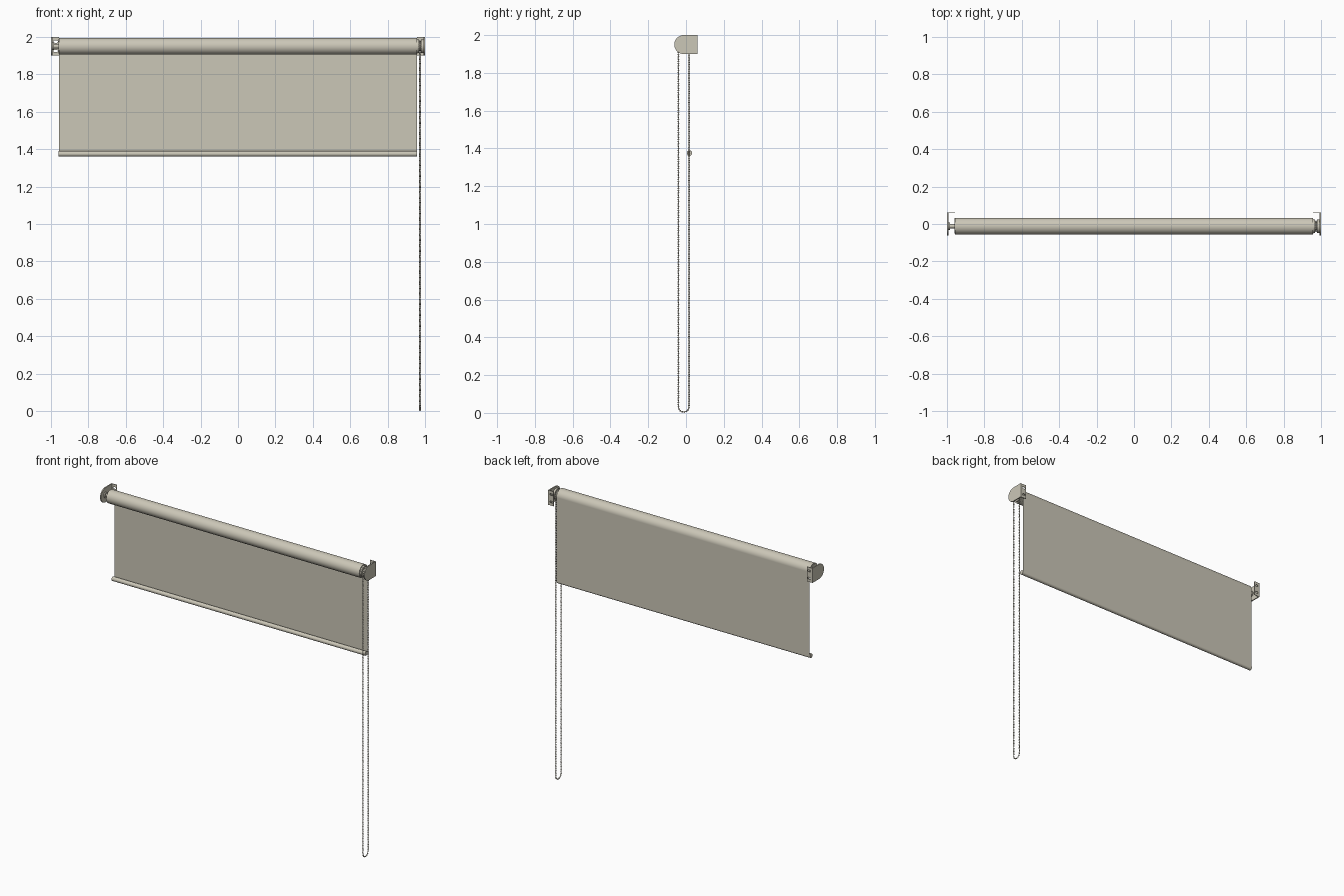
import bpy, bmesh, math
from mathutils import Matrix, Vector

cube = bpy.data.objects.get("Cube")
if cube:
    bpy.data.objects.remove(cube, do_unlink=True)

AXIS_Y, AXIS_Z = -0.012, 1.95      # roller axis
ROLL_R = 0.045
HALF = 0.957                       # half width of the cloth
CHAIN_X, CHAIN_R = 0.973, 0.028

beige = bpy.data.materials.new("warm beige")
beige.use_nodes = True
beige.diffuse_color = (0.60, 0.57, 0.475, 1)
beige.node_tree.nodes["Principled BSDF"].inputs["Base Color"].default_value = beige.diffuse_color


def finish(name, bm, smooth=True):
    mesh = bpy.data.meshes.new(name)
    bm.to_mesh(mesh)
    bm.free()
    mesh.materials.append(beige)
    ob = bpy.data.objects.new(name, mesh)
    bpy.context.collection.objects.link(ob)
    if smooth:
        bpy.ops.object.select_all(action='DESELECT')
        ob.select_set(True)
        bpy.context.view_layer.objects.active = ob
        bpy.ops.object.shade_smooth_by_angle(angle=math.radians(35))
    return ob


def rod(name, x0, x1, r, y=AXIS_Y, z=AXIS_Z, sides=40):
    """Cylinder along x."""
    bm = bmesh.new()
    m = Matrix.Translation(((x0 + x1) / 2, y, z)) @ Matrix.Rotation(math.pi / 2, 4, 'Y')
    bmesh.ops.create_cone(bm, cap_ends=True, segments=sides, radius1=r, radius2=r,
                          depth=abs(x1 - x0), matrix=m)
    return finish(name, bm)


def arc(cx, cy, r, a0, a1, n):
    return [(cx + r * math.cos(math.radians(a0 + (a1 - a0) * i / n)),
             cy + r * math.sin(math.radians(a0 + (a1 - a0) * i / n))) for i in range(n + 1)]


def slot(cx, cy, half, r):
    """Outline of a rounded slot lying along the first axis."""
    return arc(cx + half, cy, r, -90, 90, 8) + arc(cx - half, cy, r, 90, 270, 8)


def plate(name, outlines, thick, matrix):
    """Flat plate: first outline is the edge, the others are holes."""
    cu = bpy.data.curves.new(name, 'CURVE')
    cu.dimensions, cu.fill_mode, cu.extrude = '2D', 'BOTH', thick / 2
    for pts in outlines:
        sp = cu.splines.new('POLY')
        sp.points.add(len(pts) - 1)
        for p, (u, v) in zip(sp.points, pts):
            p.co = (u, v, 0, 1)
        sp.use_cyclic_u = True
    tmp = bpy.data.objects.new(name + "_outline", cu)
    bpy.context.collection.objects.link(tmp)
    dg = bpy.context.evaluated_depsgraph_get()
    mesh = tmp.evaluated_get(dg).to_mesh()
    bm = bmesh.new()
    bm.from_mesh(mesh)
    bpy.data.objects.remove(tmp, do_unlink=True)
    bmesh.ops.remove_doubles(bm, verts=bm.verts, dist=1e-5)
    bmesh.ops.transform(bm, matrix=matrix, verts=bm.verts)
    bmesh.ops.recalc_face_normals(bm, faces=bm.faces)
    return finish(name, bm)


# Rolled cloth, hanging cloth and bottom rail
rod("cloth_roll", -HALF, HALF, ROLL_R, sides=64)
bm = bmesh.new()
cloth_y = AXIS_Y + ROLL_R
bm.faces.new([bm.verts.new((x, cloth_y, z)) for x, z in
              ((-HALF, 1.375), (HALF, 1.375), (HALF, AXIS_Z), (-HALF, AXIS_Z))])
finish("hanging_cloth", bm, smooth=False)
rod("bottom_rail", -HALF - 0.003, HALF, 0.0145, cloth_y - 0.0145, 1.375, 24)

# Brackets: round-fronted side plate and slotted wall flange
side_edge = [(0.062, 2.0), (0.062, 1.9)] + [
    (y, z) for y, z in reversed(arc(AXIS_Y, AXIS_Z, 0.05, 90, 270, 24))]
side_edge = [(0.062, 1.9), (0.062, 2.0)] + arc(AXIS_Y, AXIS_Z, 0.05, 90, 270, 24)
to_side = Matrix(((0, 0, 1, 0), (1, 0, 0, 0), (0, 1, 0, 0), (0, 0, 0, 1)))
to_back = Matrix(((1, 0, 0, 0), (0, 0, -1, 0), (0, 1, 0, 0), (0, 0, 0, 1)))
for side, label in ((1, "left"), (-1, "right")):
    plate(label + "_bracket_side", [side_edge], 0.007,
          Matrix.Translation((side * 0.9965, 0, 0)) @ to_side)
    x_in, x_out = side * 0.957, side * 0.995
    edge = [(x_in, 1.9), (x_out, 1.9), (x_out, 2.0), (x_in, 2.0)]
    holes = [slot(side * 0.975, z, 0.006, 0.006) for z in (1.925, 1.975)]
    plate(label + "_bracket_flange", [edge] + holes, 0.004,
          Matrix.Translation((0, 0.06, 0)) @ to_back)
    rod(label + "_roll_cap", side * HALF, side * 0.961, 0.038)

# Idle pin on one end, chain drive on the other
rod("idle_pin", -0.994, -HALF, 0.011, sides=20)
rod("idle_collar", -0.994, -0.985, 0.02, sides=24)
rod("drive_inner_disc", 0.961, 0.967, 0.036)
rod("drive_sprocket", 0.966, 0.98, 0.024)
rod("drive_outer_disc", 0.979, 0.994, 0.036)

# Bead chain: closed loop over the sprocket
BEAD = 0.0045
low = CHAIN_R + BEAD
straight, bend = AXIS_Z - low, math.pi * CHAIN_R
total = 2 * (straight + bend)


def loop_point(s):
    if s < straight:
        return Vector((CHAIN_X, AXIS_Y - CHAIN_R, low + s))
    s -= straight
    if s < bend:
        a = math.pi - s / CHAIN_R
        return Vector((CHAIN_X, AXIS_Y + CHAIN_R * math.cos(a), AXIS_Z + CHAIN_R * math.sin(a)))
    s -= bend
    if s < straight:
        return Vector((CHAIN_X, AXIS_Y + CHAIN_R, AXIS_Z - s))
    a = -(s - straight) / CHAIN_R
    return Vector((CHAIN_X, AXIS_Y + CHAIN_R * math.cos(a), low + CHAIN_R * math.sin(a)))


count = 340
bm = bmesh.new()
for i in range(count):
    bmesh.ops.create_uvsphere(bm, u_segments=8, v_segments=6, radius=BEAD,
                              matrix=Matrix.Translation(loop_point(total * i / count)))
finish("chain_beads", bm)

# Thin cord through the beads
bm = bmesh.new()
rings = []
for i in range(count):
    p = loop_point(total * i / count)
    t = (loop_point(total * (i + 0.5) / count) - p).normalized()
    side_dir = Vector((1, 0, 0))
    up = t.cross(side_dir)
    rings.append([bm.verts.new(p + 0.0015 * (side_dir * math.cos(k * math.pi / 2)
                                             + up * math.sin(k * math.pi / 2))) for k in range(4)])
for i in range(count):
    a, b = rings[i], rings[(i + 1) % count]
    for k in range(4):
        bm.faces.new((a[k], a[(k + 1) % 4], b[(k + 1) % 4], b[k]))
bmesh.ops.recalc_face_normals(bm, faces=bm.faces)
finish("chain_cord", bm)
